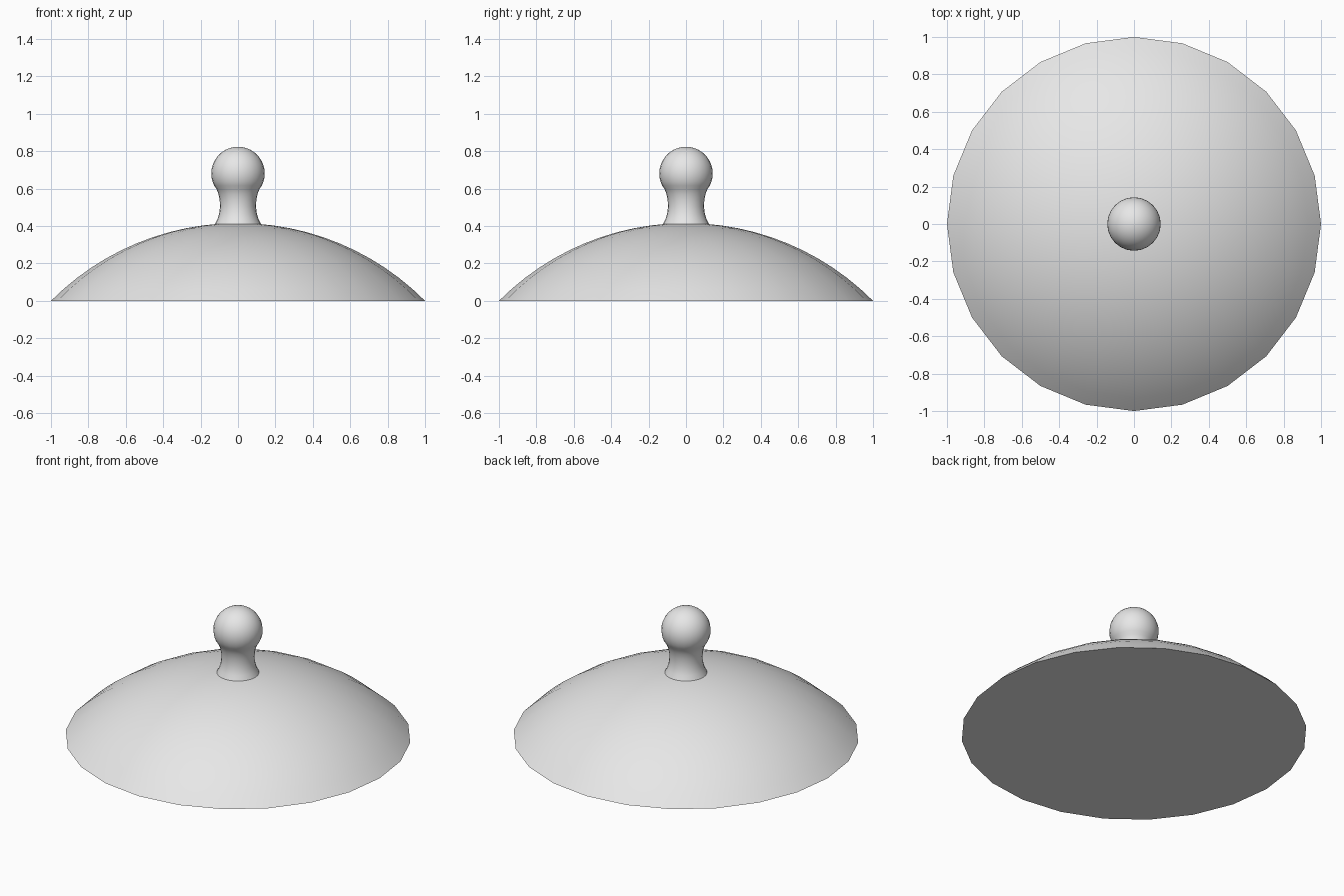
import bpy
import bmesh
import math

SIDES = 24

cube = bpy.data.objects.get("Cube")
if cube:
    bpy.data.objects.remove(cube, do_unlink=True)

grey = bpy.data.materials.new("light_grey")
grey.use_nodes = True
grey.diffuse_color = (0.8, 0.8, 0.8, 1)
grey.node_tree.nodes["Principled BSDF"].inputs["Base Color"].default_value = (0.8, 0.8, 0.8, 1)


def lathe(name, profile):
    """Turn a profile of (radius, height) points, bottom to top, into a closed solid."""
    bm = bmesh.new()
    rings = []
    for radius, z in profile:
        turns = [2 * math.pi * i / SIDES for i in range(SIDES)]
        rings.append([bm.verts.new((radius * math.cos(a), radius * math.sin(a), z)) for a in turns])
    for low, high in zip(rings, rings[1:]):
        for i in range(SIDES):
            j = (i + 1) % SIDES
            bm.faces.new((low[i], low[j], high[j], high[i]))
    bm.faces.new(rings[0][::-1])
    bm.faces.new(rings[-1])
    mesh = bpy.data.meshes.new(name)
    bm.to_mesh(mesh)
    bm.free()
    mesh.materials.append(grey)
    obj = bpy.data.objects.new(name, mesh)
    bpy.context.collection.objects.link(obj)
    bpy.ops.object.select_all(action='DESELECT')
    obj.select_set(True)
    bpy.context.view_layer.objects.active = obj
    bpy.ops.object.shade_smooth_by_angle(angle=math.radians(40))
    return obj


# Shallow dome: a spherical cap with a flat underside
height = 0.416
sphere = (1 + height ** 2) / (2 * height)
rim_angle = math.asin(1 / sphere)
steps = 12
dome = []
for k in range(steps):
    a = rim_angle * (1 - k / steps)
    dome.append((sphere * math.sin(a), sphere * math.cos(a) - sphere + height))
dome.append((0.01, height))
lathe("lid_dome", dome)

# Knob: waisted neck flowing into a round ball
neck = [(0.127, 0.4), (0.122, 0.412), (0.109, 0.438), (0.1, 0.47), (0.096, 0.505),
        (0.098, 0.54), (0.104, 0.57), (0.115, 0.598)]
ball_radius, ball_z = 0.143, 0.681
ball = []
for k in range(13):
    a = math.radians(-27 + 9 * k)
    ball.append((ball_radius * math.cos(a), ball_z + ball_radius * math.sin(a)))
ball.append((0.004, ball_z + ball_radius))
lathe("lid_knob", neck + ball)
